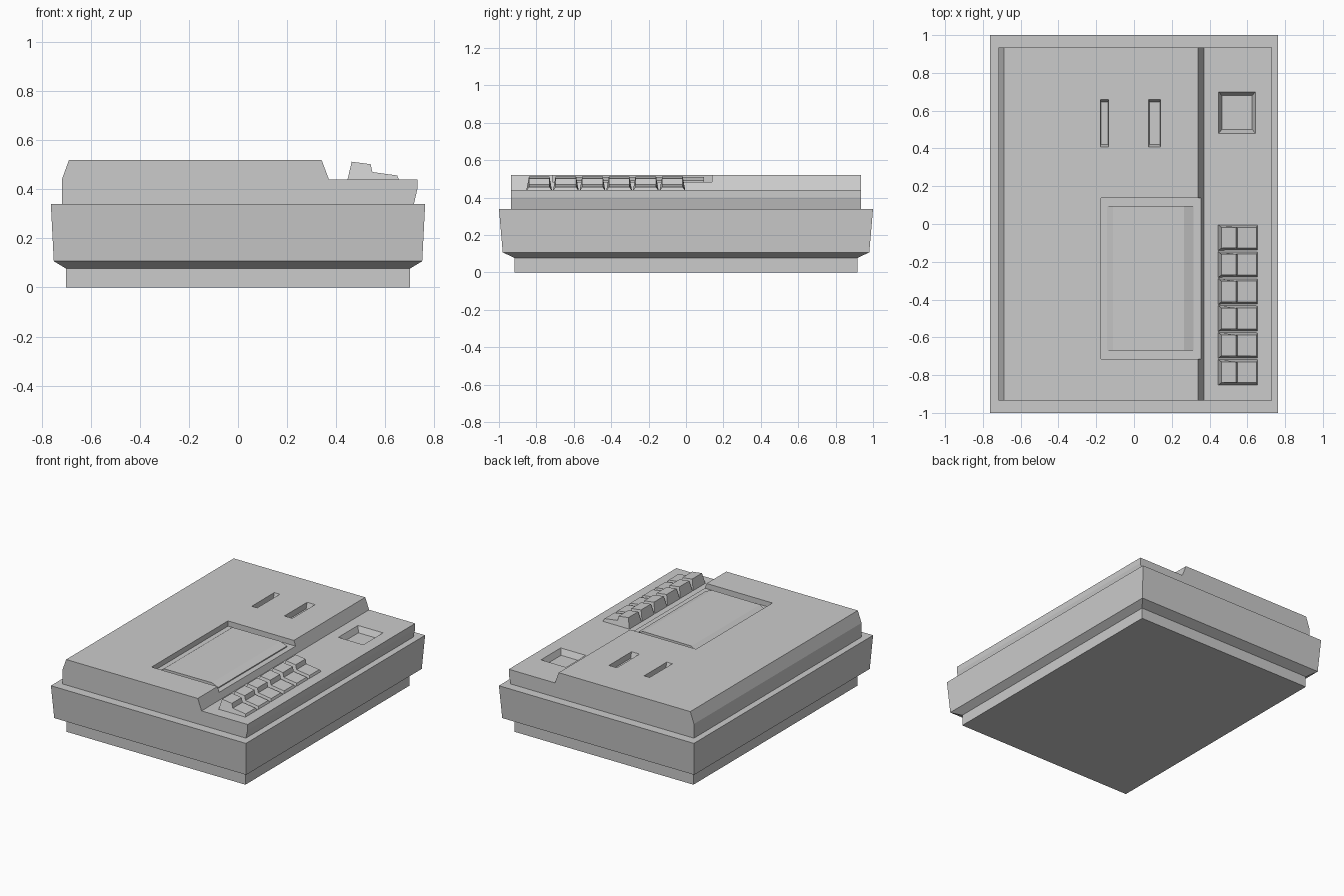
import bpy, bmesh

if "Cube" in bpy.data.objects:
    bpy.data.objects.remove(bpy.data.objects["Cube"])


def make_object(name, rings):
    """Loft equal-length vertex rings and cap both ends."""
    bm = bmesh.new()
    loops = [[bm.verts.new(p) for p in ring] for ring in rings]
    n = len(loops[0])
    for a, b in zip(loops, loops[1:]):
        for i in range(n):
            j = (i + 1) % n
            bm.faces.new((a[i], a[j], b[j], b[i]))
    bm.faces.new(loops[0][::-1])
    bm.faces.new(loops[-1])
    bmesh.ops.recalc_face_normals(bm, faces=bm.faces)
    mesh = bpy.data.meshes.new(name)
    bm.to_mesh(mesh)
    bm.free()
    obj = bpy.data.objects.new(name, mesh)
    bpy.context.collection.objects.link(obj)
    return obj


def rect(x0, x1, y0, y1, z):
    return [(x0, y0, z), (x1, y0, z), (x1, y1, z), (x0, y1, z)]


def extrude_y(name, profile, y0, y1):
    return make_object(name, [[(x, y, z) for x, z in profile] for y in (y0, y1)])


def cut(target, cutter):
    """Subtract a cutter from the target, then discard the cutter."""
    cutter.hide_render = True
    mod = target.modifiers.new("cut", 'BOOLEAN')
    mod.operation, mod.solver, mod.object = 'DIFFERENCE', 'EXACT', cutter
    bpy.context.view_layer.objects.active = target
    bpy.ops.object.modifier_apply(modifier=mod.name)
    bpy.data.objects.remove(cutter)


def pocket(x0, x1, y0, y1, top, depth, inset_x, inset_y):
    """Tapered pocket cutter: straight above the surface, narrowing below."""
    return make_object("pocket_cutter", [
        rect(x0 + inset_x, x1 - inset_x, y0 + inset_y, y1 - inset_y, top - depth),
        rect(x0, x1, y0, y1, top),
        rect(x0, x1, y0, y1, top + 0.1)])


# Lower case: plinth, undercut flare and drafted sides
levels = [(0, 0.70, 0.917), (0.077, 0.70, 0.917),
          (0.107, 0.75, 0.98), (0.34, 0.762, 1.0)]
make_object("lower_case", [rect(-x, x, -y, y, z) for z, x, y in levels])

# Stepped upper case
upper = extrude_y("upper_case", [
    (-0.717, 0.335), (-0.717, 0.44), (-0.688, 0.52), (0.34, 0.52),
    (0.37, 0.44), (0.73, 0.44), (0.73, 0.40), (0.715, 0.335)], -0.935, 0.935)

# Window bay, open towards the lower step
cut(upper, make_object("bay_cutter", [
    rect(-0.175, 0.42, -0.715, 0.138, z) for z in (0.483, 0.62)]))

# Two slots and the square finger well
cut(upper, pocket(-0.178, -0.135, 0.407, 0.66, 0.52, 0.04, 0.002, 0.015))
cut(upper, pocket(0.078, 0.14, 0.407, 0.66, 0.52, 0.04, 0.003, 0.015))
cut(upper, pocket(0.448, 0.643, 0.48, 0.70, 0.44, 0.04, 0.017, 0.02))

# Raised window panel inside the bay
extrude_y("window_panel", [
    (-0.142, 0.478), (-0.142, 0.487), (-0.11, 0.508), (0.265, 0.51),
    (0.315, 0.49), (0.315, 0.478)], -0.67, 0.096)

# Row of six two-step keys, narrowing upwards
key_profile = [(0.445, 0.436), (0.463, 0.512), (0.54, 0.502),
               (0.547, 0.47), (0.648, 0.456), (0.656, 0.436)]
for i in range(6):
    yc = -0.785 + 0.1425 * i
    rings = []
    for side in (-1, 1):
        rings.append([(x, yc + side * (0.069 if z < 0.44 else 0.055), z)
                      for x, z in key_profile])
    make_object(f"key_{i + 1}", rings)
